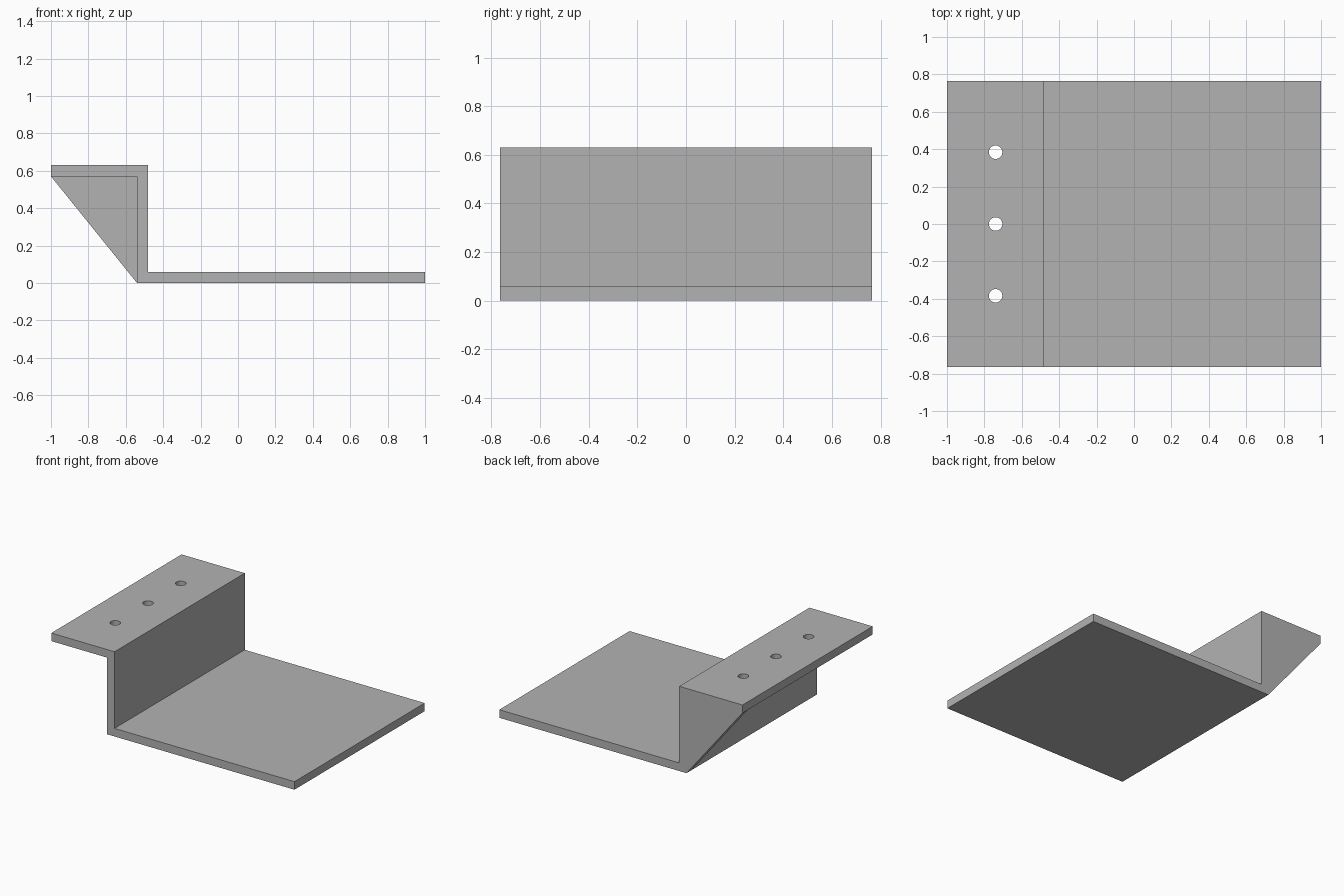
import bpy, bmesh, math

if "Cube" in bpy.data.objects:
    bpy.data.objects.remove(bpy.data.objects["Cube"])

HALF = 0.765     # half depth along y
T = 0.06         # sheet thickness

grey = bpy.data.materials.new("plain grey")
grey.diffuse_color = (0.45, 0.45, 0.45, 1)
grey.use_nodes = True
grey.node_tree.nodes["Principled BSDF"].inputs["Base Color"].default_value = grey.diffuse_color


def prism(name, profile, y0, y1):
    """Extrude an (x, z) outline from y0 to y1."""
    bm = bmesh.new()
    face = bm.faces.new([bm.verts.new((x, y0, z)) for x, z in profile])
    ext = bmesh.ops.extrude_face_region(bm, geom=[face])
    moved = [v for v in ext["geom"] if isinstance(v, bmesh.types.BMVert)]
    bmesh.ops.translate(bm, vec=(0, y1 - y0, 0), verts=moved)
    bmesh.ops.recalc_face_normals(bm, faces=bm.faces)
    mesh = bpy.data.meshes.new(name)
    bm.to_mesh(mesh)
    bm.free()
    mesh.materials.append(grey)
    obj = bpy.data.objects.new(name, mesh)
    bpy.context.collection.objects.link(obj)
    return obj


# Stepped bracket: base plate, riser and top flange in one bent section
bracket = prism("stepped_bracket", [
    (-0.54, 0), (1, 0), (1, T), (-0.48, T),
    (-0.48, 0.63), (-1, 0.63), (-1, 0.57), (-0.54, 0.57)], -HALF, HALF)

# Triangular gusset under the flange at the back end
prism("gusset", [(-0.54, 0), (-0.54, 0.57), (-1, 0.57)], HALF - T, HALF)

# Three screw holes through the flange
for i in (-1, 0, 1):
    bpy.ops.mesh.primitive_cylinder_add(
        vertices=32, radius=0.036, depth=0.2, location=(-0.74, i * 0.384, 0.6))
    cutter = bpy.context.object
    cutter.name = f"hole_cutter_{i + 2}"
    cutter.data.materials.append(grey)
    cutter.hide_render = True
    cutter.hide_set(True)
    cut = bracket.modifiers.new(f"hole_{i + 2}", 'BOOLEAN')
    cut.operation = 'DIFFERENCE'
    cut.solver = 'EXACT'
    cut.object = cutter

# Smooth hole walls, sharp sheet edges
bpy.ops.object.select_all(action='DESELECT')
bpy.context.view_layer.objects.active = bracket
bracket.select_set(True)
bpy.ops.object.shade_smooth_by_angle(angle=math.radians(30))
